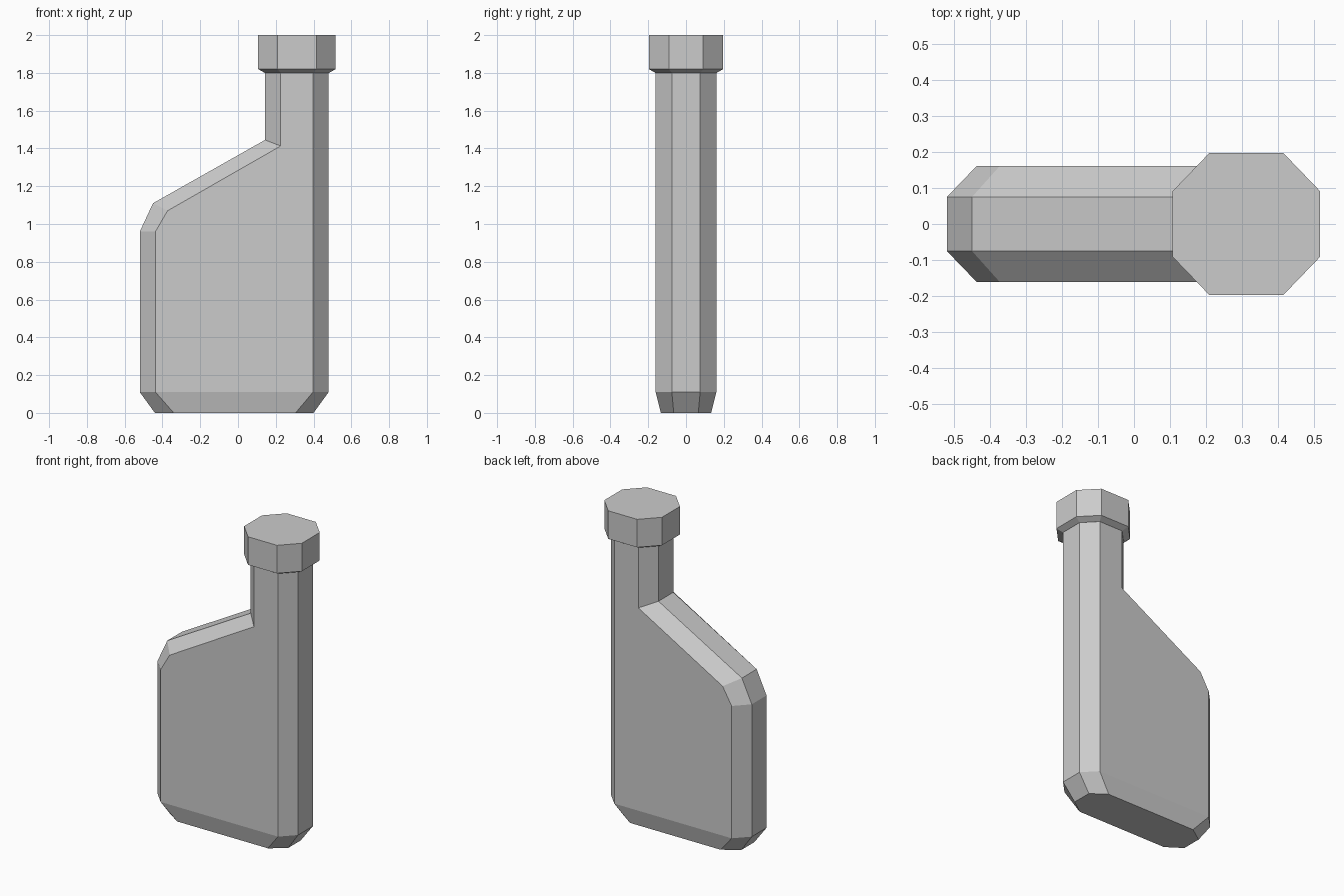
import bpy
import bmesh

cube = bpy.data.objects.get("Cube")
if cube:
    bpy.data.objects.remove(cube, do_unlink=True)

GREY = (0.6, 0.6, 0.6, 1.0)
grey = bpy.data.materials.new("plain grey")
grey.use_nodes = True
grey.diffuse_color = GREY
grey.node_tree.nodes["Principled BSDF"].inputs["Base Color"].default_value = GREY


def section(left, left_in, right_in, right, flat, depth):
    """Chamfered eight-sided ring; each corner is an (x, z) pair."""
    front = [(left, -flat), (left_in, -depth), (right_in, -depth), (right, -flat)]
    back = [(p, -y) for p, y in reversed(front)]
    return [(p[0], y, p[1]) for p, y in front + back]


def loft(name, sections):
    """Skin a stack of rings and close both ends."""
    bm = bmesh.new()
    rings = [[bm.verts.new(co) for co in s] for s in sections]
    for low, high in zip(rings, rings[1:]):
        for i in range(len(low)):
            j = (i + 1) % len(low)
            bm.faces.new((low[i], low[j], high[j], high[i]))
    bm.faces.new(rings[0][::-1])
    bm.faces.new(rings[-1])
    bmesh.ops.recalc_face_normals(bm, faces=bm.faces)
    mesh = bpy.data.meshes.new(name)
    bm.to_mesh(mesh)
    bm.free()
    mesh.materials.append(grey)
    obj = bpy.data.objects.new(name, mesh)
    bpy.context.collection.objects.link(obj)
    return obj


# Bottle: narrowed base, then a straight right side and a sloping left shoulder
bottle = [section((-0.44, 0), (-0.34, 0), (0.305, 0), (0.40, 0), 0.065, 0.133)]
outline = [
    ((-0.52, 0.11), (-0.437, 0.11)),
    ((-0.52, 0.96), (-0.437, 0.96)),
    ((-0.45, 1.11), (-0.373, 1.07)),
    ((0.143, 1.445), (0.226, 1.413)),
    ((0.143, 1.80), (0.226, 1.80)),
]
for outer, inner in outline:
    z = inner[1]
    bottle.append(section(outer, inner, (0.397, z), (0.48, z), 0.075, 0.161))
loft("bottle_body", bottle)


# Cap: octagonal, with a small chamfer under the rim
def cap_ring(z, half_x, flat_x, flat_y, depth, centre=0.312):
    xs = (-half_x, -flat_x, flat_x, half_x)
    return section(*[(centre + x, z) for x in xs], flat_y, depth)


loft("cap", [
    cap_ring(1.80, 0.17, 0.086, 0.075, 0.162),
    cap_ring(1.82, 0.205, 0.103, 0.091, 0.197),
    cap_ring(2.00, 0.205, 0.103, 0.091, 0.197),
])
